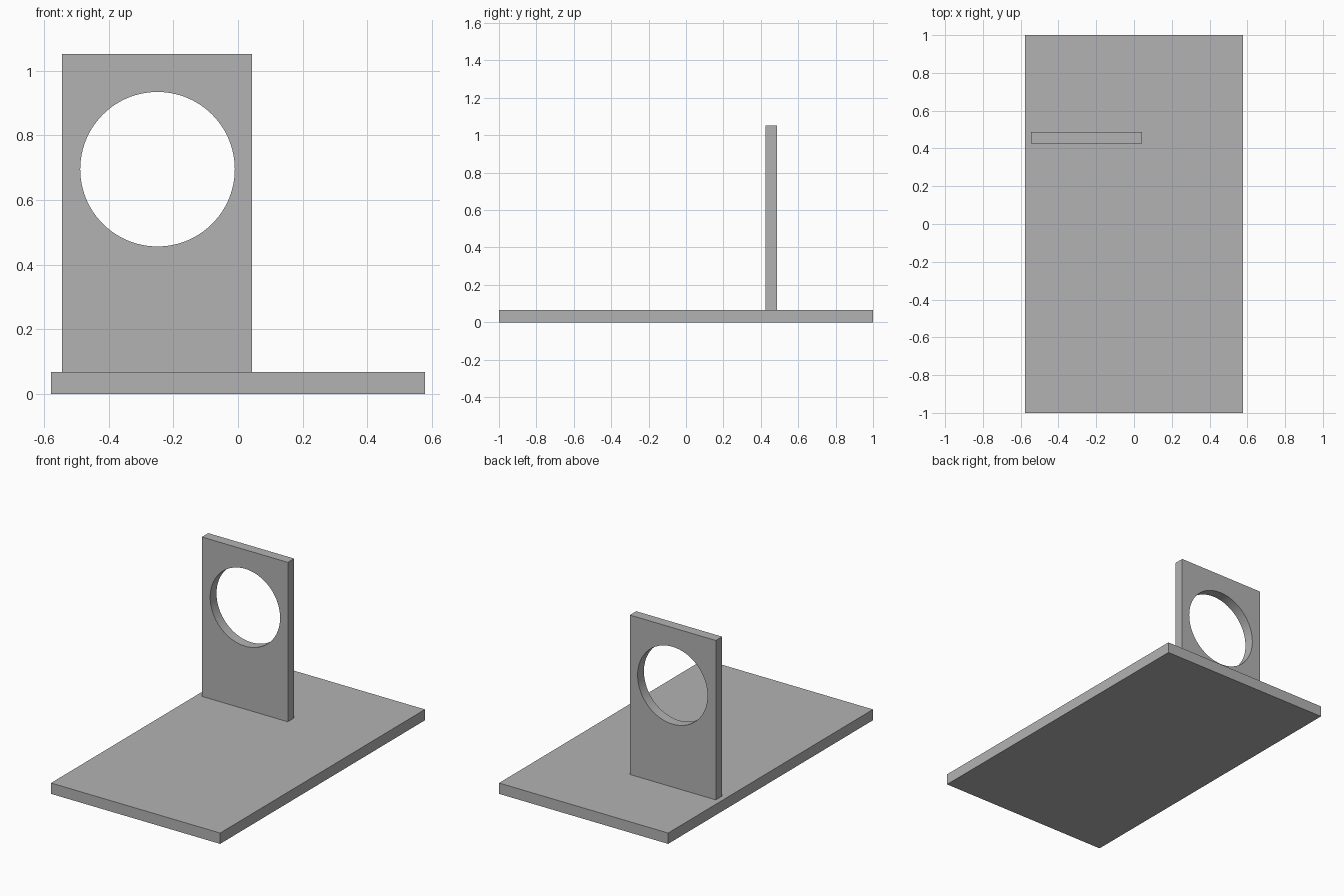
import bpy
import bmesh
from math import cos, sin, tau
from mathutils import Vector

old = bpy.data.objects.get("Cube")
if old:
    bpy.data.objects.remove(old, do_unlink=True)

grey = bpy.data.materials.new("plain grey")
grey.use_nodes = True
colour = (0.45, 0.45, 0.45, 1)
grey.diffuse_color = colour
grey.node_tree.nodes["Principled BSDF"].inputs["Base Color"].default_value = colour


def add_object(name, bm):
    mesh = bpy.data.meshes.new(name)
    bmesh.ops.recalc_face_normals(bm, faces=bm.faces)
    bm.to_mesh(mesh)
    bm.free()
    mesh.materials.append(grey)
    obj = bpy.data.objects.new(name, mesh)
    bpy.context.collection.objects.link(obj)
    return obj


def add_box(name, low, high):
    low, high = Vector(low), Vector(high)
    bm = bmesh.new()
    bmesh.ops.create_cube(bm, size=1)
    for v in bm.verts:
        v.co = (low + high) / 2 + v.co * (high - low)
    return add_object(name, bm)


# Flat base slab
BASE_TOP = 0.067
add_box("base_plate", (-0.578, -1, 0), (0.578, 1, BASE_TOP))

# Upright plate standing on the base
FRONT, BACK = 0.425, 0.487
upright = add_box("upright_plate", (-0.545, FRONT, BASE_TOP), (0.043, BACK, 1.052))

# Round hole through the upright
SIDES, RADIUS = 96, 0.239
bm = bmesh.new()
ring = [bm.verts.new((-0.249 + RADIUS * cos(tau * i / SIDES), FRONT - 0.1,
                      0.695 + RADIUS * sin(tau * i / SIDES))) for i in range(SIDES)]
disc = bm.faces.new(ring)
side = bmesh.ops.extrude_face_region(bm, geom=[disc], use_keep_orig=True)
moved = [g for g in side["geom"] if isinstance(g, bmesh.types.BMVert)]
bmesh.ops.translate(bm, verts=moved, vec=(0, BACK - FRONT + 0.2, 0))
cutter = add_object("hole_cutter", bm)
cutter.hide_render = True
cutter.hide_set(True)

cut = upright.modifiers.new("round hole", "BOOLEAN")
cut.operation = "DIFFERENCE"
cut.solver = "EXACT"
cut.object = cutter

# Bake the cut, then smooth only the curved wall of the hole
bpy.ops.object.select_all(action="DESELECT")
upright.select_set(True)
bpy.context.view_layer.objects.active = upright
bpy.ops.object.modifier_apply(modifier=cut.name)
bpy.data.objects.remove(cutter, do_unlink=True)
bpy.ops.object.shade_smooth_by_angle(angle=0.5)
